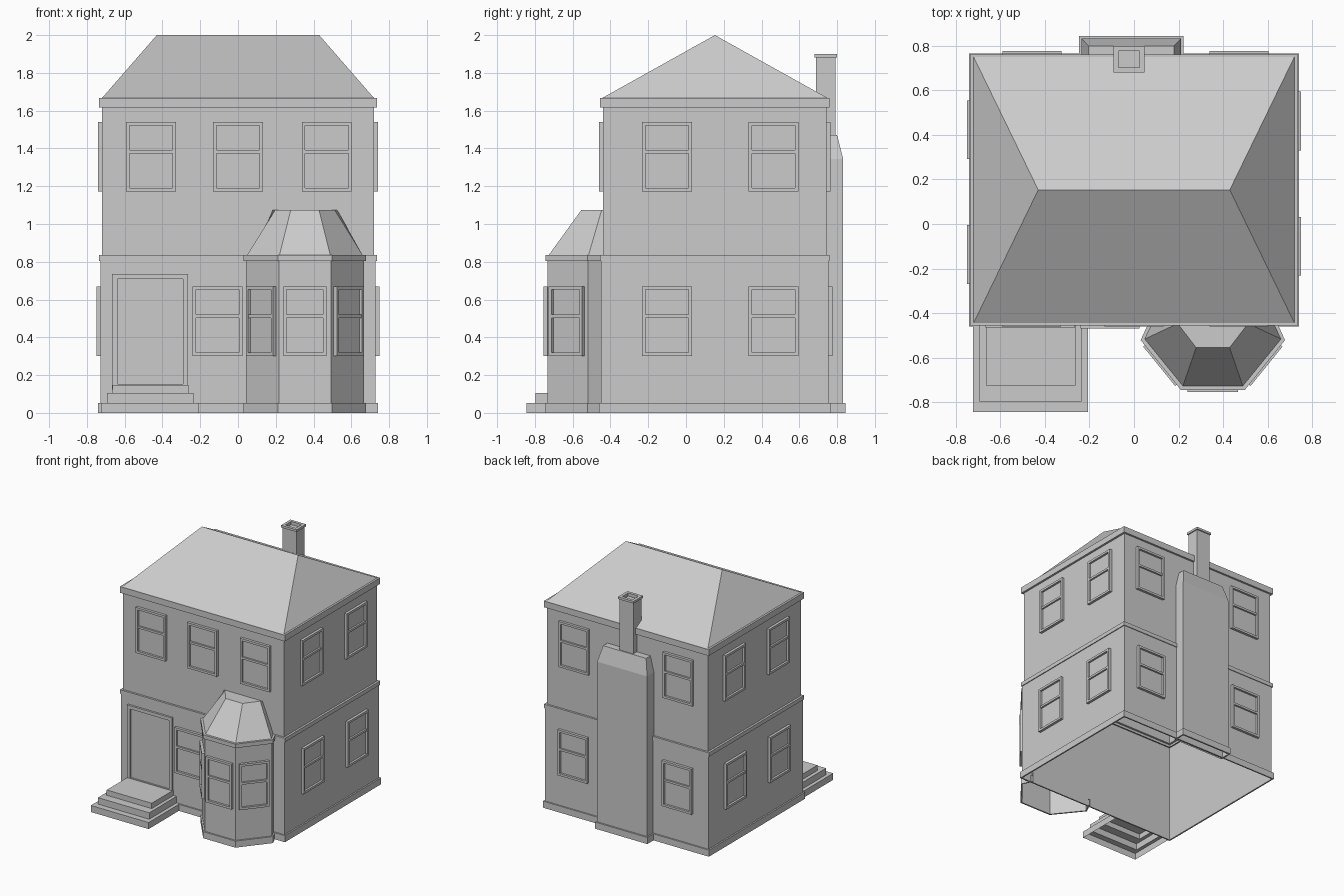
import bpy, bmesh
from math import radians, atan2, sin, cos
from mathutils import Matrix

if "Cube" in bpy.data.objects:
    bpy.data.objects.remove(bpy.data.objects["Cube"])

CY = 0.153          # depth centre of the main block
BX = 0.354          # centre of the bay


def loft(name, rings, cap=False, closed=True, matrix=None):
    """Skin equal-length point rings, optionally capping the last one."""
    bm = bmesh.new()
    loops = [[bm.verts.new(p) for p in r] for r in rings]
    n = len(rings[0])
    for a, b in zip(loops, loops[1:]):
        for i in range(n if closed else n - 1):
            j = (i + 1) % n
            bm.faces.new((a[i], a[j], b[j], b[i]))
    if cap:
        bm.faces.new(loops[-1])
    bmesh.ops.remove_doubles(bm, verts=bm.verts, dist=1e-5)
    bmesh.ops.recalc_face_normals(bm, faces=bm.faces)
    me = bpy.data.meshes.new(name)
    bm.to_mesh(me)
    bm.free()
    ob = bpy.data.objects.new(name, me)
    bpy.context.collection.objects.link(ob)
    if matrix:
        ob.matrix_world = matrix
    return ob


def rect(x0, x1, y0, y1, z):
    return [(x0, y0, z), (x1, y0, z), (x1, y1, z), (x0, y1, z)]


def block(hx, hy, z):
    return rect(-hx, hx, CY - hy, CY + hy, z)


def band(name, inner, outer, z0, z1):
    loft(name, [block(*inner, z0), block(*outer, z0), block(*outer, z1), block(*inner, z1)])


# main block: walls, plinth, string course, eaves and hipped roof
LOW, UP = (0.729, 0.602), (0.719, 0.592)
loft("lower_walls", [block(*LOW, 0), block(*LOW, 0.803)])
loft("upper_walls", [block(*UP, 0.835), block(*UP, 1.617)])
band("plinth", LOW, (0.741, 0.613), 0, 0.053)
band("string_course", UP, (0.736, 0.608), 0.803, 0.835)
band("eaves", UP, (0.736, 0.608), 1.617, 1.667)
loft("hipped_roof", [block(0.72, 0.597, 1.667), rect(-0.43, 0.43, CY, CY, 2.0)])


# framed panels: local x along the wall, z up, facing -y
def upright(w, h, d):
    return [(-w / 2, -d, -h / 2), (w / 2, -d, -h / 2), (w / 2, -d, h / 2), (-w / 2, -d, h / 2)]


def panel(name, x, y, z, turn, w, h, frame, depth):
    m = Matrix.Translation((x, y, z)) @ Matrix.Rotation(turn, 4, 'Z')
    wi, hi = w - 2 * frame, h - 2 * frame
    loft(name, [upright(w, h, 0), upright(w, h, depth), upright(wi, hi, depth),
                upright(wi, hi, 0.004)], cap=True, matrix=m)
    return m


def window(name, x, y, z, turn=0.0, w=0.264):
    m = panel(name, x, y, z, turn, w, 0.368, 0.018, 0.021)
    # meeting rail between the two sashes
    loft(name + "_rail", [upright(w - 0.036, 0.017, 0.004), upright(w - 0.036, 0.017, 0.018)],
         cap=True, matrix=m @ Matrix.Translation((0, 0, 0.026)))


for level, z, (hx, hy) in (("lower", 0.486, LOW), ("upper", 1.356, UP)):
    for x in ((-0.108,) if level == "lower" else (-0.46, 0, 0.47)):
        window(level + "_front_window", x, CY - hy, z)
    for x in (-0.458, 0.472):
        window(level + "_back_window", x, CY + hy, z, radians(180))
    for y in (-0.1, 0.463):
        window(level + "_right_window", hx, y, z, radians(90))
    for y in (-0.137, 0.423):
        window(level + "_left_window", -hx, y, z, radians(-90))

# front door and steps
panel("front_door", -0.465, CY - LOW[1], 0.43, 0, 0.402, 0.61, 0.027, 0.016)
steps = []
for x0, x1, y0, z0, z1 in ((-0.722, -0.206, -0.845, 0, 0.053),
                           (-0.693, -0.235, -0.796, 0.053, 0.105),
                           (-0.664, -0.262, -0.726, 0.105, 0.148)):
    steps += [rect(x0, x1, y0, -0.449, z0), rect(x0, x1, y0, -0.449, z1)]
loft("front_steps", steps, cap=True)


# bay window: half plan mirrored about its centre
def mirrored(half, z):
    return [(BX - x, y, z) for x, y in half] + [(BX + x, y, z) for x, y in reversed(half)]


def bay(d, z):
    return mirrored([(0.275 + d, -0.44), (0.312 + d, -0.518 - d * 0.3),
                     (0.1375 + d * 0.5, -0.733 - d)], z)


loft("bay_walls", [bay(0, 0), bay(0, 0.805)], closed=False)
loft("bay_plinth", [bay(0, 0), bay(0.012, 0), bay(0.012, 0.053), bay(0, 0.053)], closed=False)
loft("bay_cornice", [bay(0, 0.803), bay(0.012, 0.803), bay(0.012, 0.835), bay(-0.01, 0.835)],
     closed=False)
loft("bay_roof", [bay(-0.006, 0.835),
                  mirrored([(0.172, -0.438), (0.158, -0.447), (0.075, -0.555)], 1.073)],
     cap=True, closed=False)
window("bay_front_window", BX, -0.733, 0.486, 0, 0.228)
slant = atan2(0.215, 0.1745)
for s in (-1, 1):
    window("bay_side_window", BX + s * 0.22475, -0.6255, 0.486, s * slant, 0.228)


# chimney breast, shoulders, stack and hollow cap
def flue(x0, x1, y1, z):
    return rect(x0, x1, 0.74, y1, z)


loft("chimney_breast", [flue(-0.235, 0.211, 0.832, 0), flue(-0.235, 0.211, 0.832, 1.345),
                        flue(-0.204, 0.18, 0.8, 1.47)], cap=True)
loft("chimney_plinth", [flue(-0.235, 0.211, 0.832, 0), flue(-0.246, 0.222, 0.845, 0),
                        flue(-0.246, 0.222, 0.845, 0.053), flue(-0.235, 0.211, 0.832, 0.053)])


def stack(d, z):
    return rect(-0.083 - d, 0.038 + d, 0.689 - d, 0.791 + d, z)


loft("chimney_stack", [stack(0, 1.4), stack(0, 1.882), stack(0.009, 1.882), stack(0.009, 1.9),
                       stack(-0.014, 1.9), stack(-0.014, 1.875)], cap=True)
